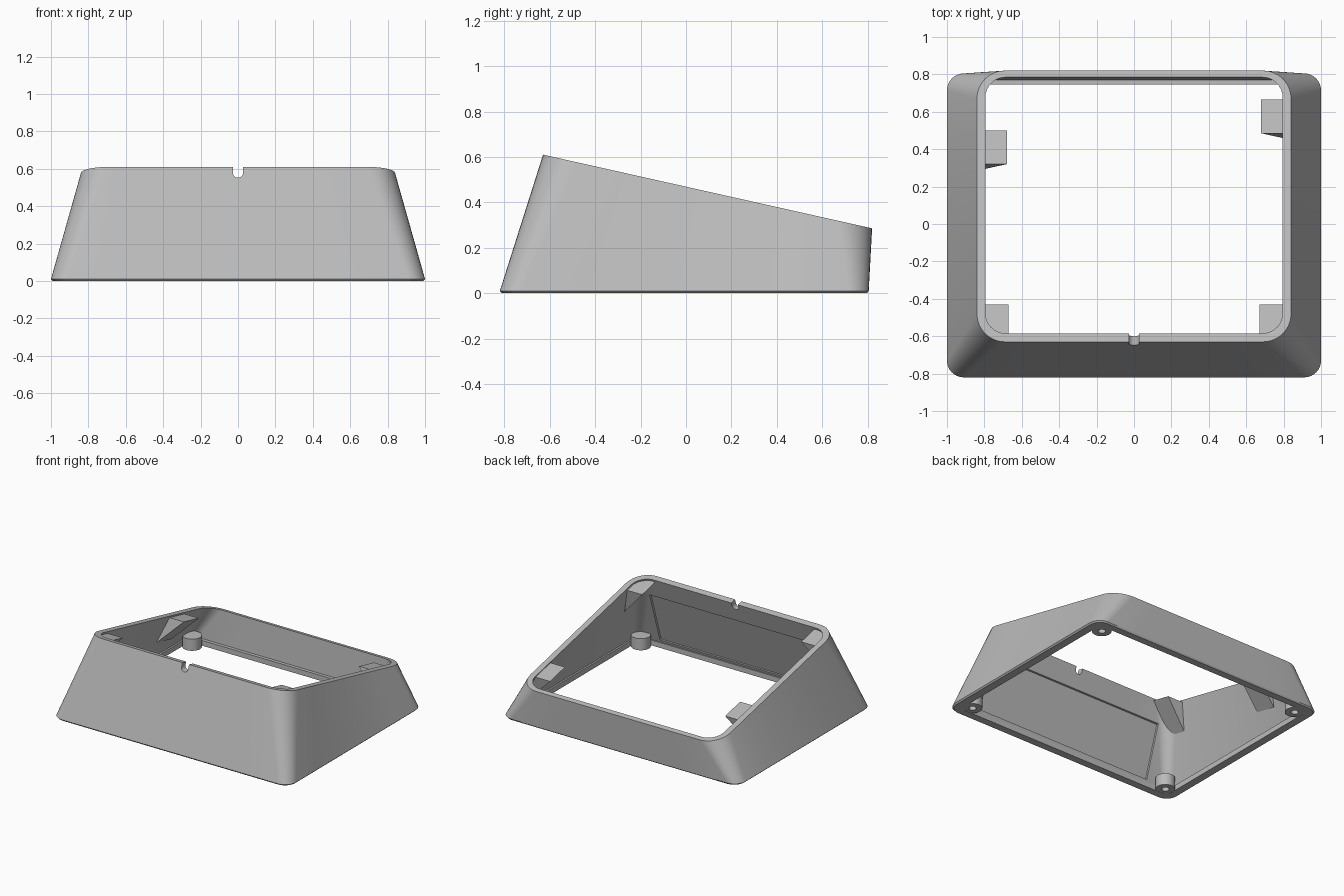
import bpy, bmesh, math
from mathutils import Vector

if "Cube" in bpy.data.objects:
    bpy.data.objects.remove(bpy.data.objects["Cube"])

grey = bpy.data.materials.new("plain_grey")
grey.use_nodes = True
grey.diffuse_color = (0.5, 0.5, 0.5, 1)
grey.node_tree.nodes["Principled BSDF"].inputs["Base Color"].default_value = (0.5, 0.5, 0.5, 1)

WALL = 0.045
SLOPE = -0.224


def rim_z(y):
    """Height of the sloping top plane."""
    return 0.61 + SLOPE * (y + 0.63)


def make(name, bm):
    bmesh.ops.recalc_face_normals(bm, faces=bm.faces)
    mesh = bpy.data.meshes.new(name)
    bm.to_mesh(mesh)
    bm.free()
    mesh.materials.append(grey)
    obj = bpy.data.objects.new(name, mesh)
    bpy.context.collection.objects.link(obj)
    return obj


def smooth(obj):
    bpy.ops.object.select_all(action="DESELECT")
    obj.select_set(True)
    bpy.context.view_layer.objects.active = obj
    bpy.ops.object.shade_smooth_by_angle(angle=math.radians(30))


def cut(obj, cutter):
    mod = obj.modifiers.new("cut", "BOOLEAN")
    mod.operation, mod.solver, mod.object = "DIFFERENCE", "EXACT", cutter
    bpy.context.view_layer.objects.active = obj
    bpy.ops.object.modifier_apply(modifier=mod.name)
    bpy.data.objects.remove(cutter)


def rounded_ring(hx, y0, y1, r, z=None, arc=8, side=6):
    """Rounded rectangle, flat at z or lying on the sloping top plane."""
    pts = []
    centres = [(hx - r, y1 - r), (r - hx, y1 - r), (r - hx, y0 + r), (hx - r, y0 + r)]
    for q, (cx, cy) in enumerate(centres):
        for i in range(arc + 1):
            a = (q + i / arc) * math.pi / 2
            pts.append(Vector((cx + r * math.cos(a), cy + r * math.sin(a))))
    out = []
    for i, p in enumerate(pts):
        out.append(p)
        if i % (arc + 1) == arc:
            nxt = pts[(i + 1) % len(pts)]
            out += [p.lerp(nxt, k / side) for k in range(1, side)]
    return [(p.x, p.y, rim_z(p.y) if z is None else z) for p in out]


def prism(name, section, direction):
    """Extrude a flat 3D polygon along a vector."""
    bm = bmesh.new()
    face = bm.faces.new([bm.verts.new(p) for p in section])
    res = bmesh.ops.extrude_face_region(bm, geom=[face])
    verts = [g for g in res["geom"] if isinstance(g, bmesh.types.BMVert)]
    bmesh.ops.translate(bm, verts=verts, vec=direction)
    return make(name, bm)


# Tapered shell: outside wall, rim, inside wall and the foot ledge as one closed loft
rings = [
    rounded_ring(0.99, -0.812, 0.798, 0.085, 0),
    rounded_ring(1.0, -0.82, 0.805, 0.09, 0.01),
    rounded_ring(0.84, -0.63, 0.82, 0.15),
    rounded_ring(0.84 - WALL, -0.63 + WALL, 0.785, 0.11),
    rounded_ring(0.988 - WALL, -0.808 + WALL, 0.77, 0.06, 0.04),
    rounded_ring(0.93, -0.755, 0.745, 0.05, 0.04),
    rounded_ring(0.93, -0.755, 0.745, 0.05, 0),
]
bm = bmesh.new()
loops = [[bm.verts.new(p) for p in ring] for ring in rings]
n = len(loops[0])
for a, b in zip(loops, loops[1:] + loops[:1]):
    for i in range(n):
        j = (i + 1) % n
        bm.faces.new((a[i], a[j], b[j], b[i]))
shell = make("shell", bm)


# Shallow recess on the inside of the front wall
def front_y(z):
    return -0.82 + 0.19 * (z - 0.01) / 0.6


low, high = 0.06, 0.45
recess = [(-0.75, front_y(low) + 0.032, low), (-0.75, front_y(low) + 0.1, low),
          (-0.75, front_y(high) + 0.1, high), (-0.75, front_y(high) + 0.032, high)]
cut(shell, prism("recess_cutter", recess, (1.5, 0, 0)))

# Round-bottomed cable notch in the front rim
half = 0.028
notch = [(half * math.cos(a), -0.75, 0.58 + half * math.sin(a))
         for a in [math.pi + math.pi * i / 10 for i in range(11)]]
notch += [(half, -0.75, 0.7), (-half, -0.75, 0.7)]
cut(shell, prism("notch_cutter", notch, (0, 0.25, 0)))
smooth(shell)

# Wedge brackets under the rim, square to the sloping plane
along = Vector((0, 1, SLOPE)).normalized()
normal = Vector((0, -SLOPE, 1)).normalized()


def bracket(name, sign, y0, y1, inner, outer, tip):
    base = Vector((0, y0, rim_z(y0) - 0.015))
    section = [base + Vector((sign * x, 0, 0)) - normal * d
               for x, d in ((inner, 0), (outer, 0), (tip, 0.2))]
    prism(name, section, along * (y1 - y0) / along.y)


for side, sign in (("left", 1), ("right", -1)):
    bracket("front_bracket_" + side, sign, -0.588, -0.43, 0.67, 0.797, 0.85)
bracket("back_bracket_left", 1, 0.485, 0.665, 0.68, 0.815, 0.88)
bracket("back_bracket_right", -1, 0.32, 0.5, 0.68, 0.815, 0.88)

# Screw bosses in the four corners, blind hole from below
profile = [(0.026, 0.06), (0.026, 0.001), (0.068, 0.001), (0.068, 0.09)]
for side, sign in (("left", 1), ("right", -1)):
    for end, y in (("front", -0.70), ("back", 0.69)):
        bm = bmesh.new()
        seg = 24
        rows = [[bm.verts.new((sign * 0.87 + r * math.cos(t), y + r * math.sin(t), z))
                 for t in [math.tau * k / seg for k in range(seg)]] for r, z in profile]
        for a, b in zip(rows, rows[1:]):
            for i in range(seg):
                j = (i + 1) % seg
                bm.faces.new((a[i], a[j], b[j], b[i]))
        bm.faces.new(rows[0])
        bm.faces.new(rows[-1])
        smooth(make("screw_boss_" + end + "_" + side, bm))
